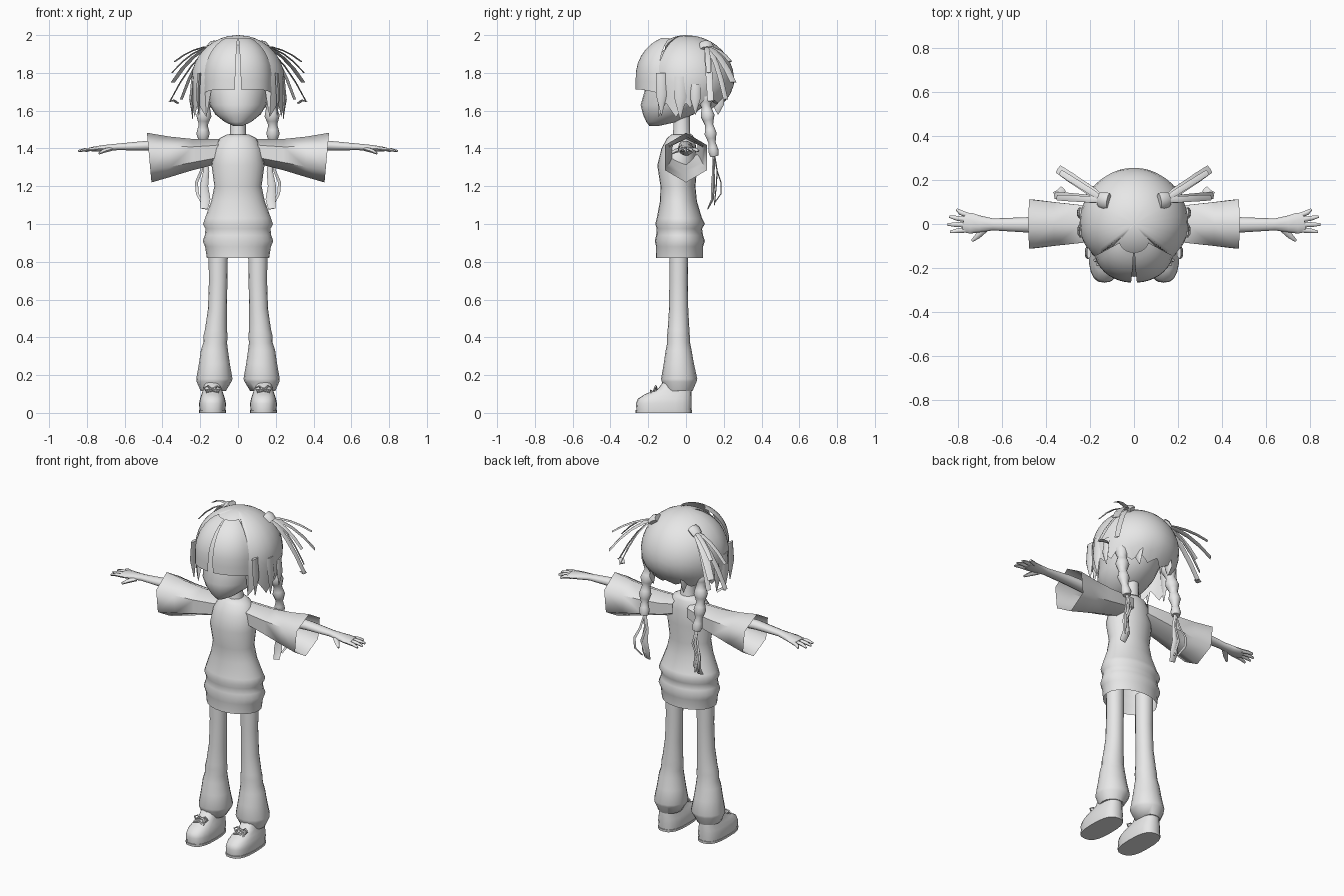
import bpy, bmesh, math
from mathutils import Vector as V

grey = bpy.data.materials.new("plain_grey")
grey.diffuse_color = (0.8, 0.8, 0.8, 1)


def make(name, rows, closed=True, cap=(True, True), mirror=False):
    """Skin a list of point rows into a smooth mesh."""
    bm = bmesh.new()
    vs = [[bm.verts.new(p) for p in r] for r in rows]
    n = len(rows[0])
    for a, b in zip(vs, vs[1:]):
        for i in range(n if closed else n - 1):
            j = (i + 1) % n
            bm.faces.new((a[i], a[j], b[j], b[i]))
    if closed and cap[0]:
        bm.faces.new(vs[0][::-1])
    if closed and cap[1]:
        bm.faces.new(vs[-1])
    bmesh.ops.remove_doubles(bm, verts=bm.verts[:], dist=0.0004)
    bmesh.ops.recalc_face_normals(bm, faces=bm.faces[:])
    me = bpy.data.meshes.new(name)
    bm.to_mesh(me)
    bm.free()
    me.materials.append(grey)
    ob = bpy.data.objects.new(name, me)
    bpy.context.collection.objects.link(ob)
    if mirror:
        ob.modifiers.new("mirror", 'MIRROR').use_mirror_merge = False
    return ob


def spow(v, p):
    return math.copysign(abs(v) ** p, v)


def ring(z, cx, rx, yf, yb, n=20, p=1.0):
    """Horizontal oval from front edge yf to back edge yb."""
    cy, ry = (yf + yb) / 2, (yb - yf) / 2
    ang = [2 * math.pi * i / n for i in range(n)]
    return [V((cx + rx * spow(math.cos(a), p), cy + ry * spow(math.sin(a), p), z)) for a in ang]


def stack(name, rings, cx=0, n=20, p=1.0, **kw):
    return make(name, [ring(z, cx + dx, rx, yf, yb, n, p) for z, dx, rx, yf, yb in rings], **kw)


def sweep(name, pts, sizes, n=8, up=(0, 0, 1), mirror=True):
    """Tube with an oval section (width, height) along a path."""
    pts, rows = [V(p) for p in pts], []
    for i, p in enumerate(pts):
        d = (pts[min(i + 1, len(pts) - 1)] - pts[max(i - 1, 0)]).normalized()
        s = d.cross(V(up)).normalized()
        u = s.cross(d)
        w, h = sizes[i]
        rows.append([p + s * w * math.cos(2 * math.pi * k / n) + u * h * math.sin(2 * math.pi * k / n)
                     for k in range(n)])
    return make(name, rows, mirror=mirror)


# Head and neck
stack("head", [(1.52, 0, .025, -.195, -.14), (1.54, 0, .07, -.21, -.05), (1.58, 0, .12, -.228, .04),
               (1.63, 0, .15, -.24, .1), (1.70, 0, .165, -.22, .15), (1.80, 0, .18, -.21, .18),
               (1.88, 0, .155, -.17, .16), (1.95, 0, .08, -.08, .09)], n=24)
stack("neck", [(1.43, 0, .06, -.08, .04), (1.48, 0, .042, -.068, .022), (1.58, 0, .04, -.065, .02)], n=12)

# Tunic with a folded band round the hips, open at the hem
stack("tunic", [(1.475, 0, .055, -.075, .03), (1.455, 0, .095, -.10, .045), (1.40, 0, .125, -.13, .055),
                (1.31, 0, .14, -.152, .06), (1.20, 0, .125, -.135, .05), (1.12, 0, .142, -.138, .058),
                (1.03, 0, .175, -.155, .085), (1.0, 0, .185, -.163, .10), (.975, 0, .172, -.155, .085),
                (.94, 0, .176, -.158, .09), (.91, 0, .187, -.165, .10), (.88, 0, .174, -.158, .09),
                (.82, 0, .165, -.16, .09)], n=24, cap=(True, False))

# Flared six-sided sleeves, open at the cuff: x, top, bottom, half depth, slant
rows = []
for x, top, bot, hy, slant in [(.05, 1.455, 1.34, .06, 0), (.12, 1.45, 1.315, .075, 0), (.24, 1.45, 1.285, .086, 0),
                               (.36, 1.463, 1.25, .099, .005), (.47, 1.483, 1.22, .112, .012)]:
    zc, rz = (top + bot) / 2, (top - bot) / 2
    rows.append([V((x + slant * math.sin(a), hy / .866 * math.cos(a), zc + rz * math.sin(a)))
                 for a in [math.pi / 6 + math.pi / 3 * k for k in range(6)]])
make("sleeve", rows, cap=(False, False), mirror=True)

# Arms and hands
sweep("arm", [(.12, 0, 1.40), (.48, -.004, 1.415), (.64, -.002, 1.408), (.70, 0, 1.402), (.74, .003, 1.398),
              (.775, .008, 1.396)],
      [(.042, .038), (.035, .027), (.027, .018), (.038, .018), (.047, .016), (.044, .012)], n=10)
for nm, base, tip in [("fore", -.026, (.835, -.036)), ("middle", -.004, (.846, -.002)),
                      ("ring", .018, (.838, .034)), ("little", .038, (.805, .066))]:
    mid = ((.76 + tip[0]) / 2 + .005, (base + tip[1]) / 2, 1.394)
    sweep(nm + "_finger", [(.75, base, 1.396), mid, (*tip, 1.386)], [(.012, .011), (.011, .010), (.006, .006)], n=6)
sweep("thumb", [(.675, -.018, 1.398), (.71, -.055, 1.387), (.735, -.076, 1.374)],
      [(.018, .013), (.013, .011), (.006, .006)], n=6)

# Flared trousers
stack("trouser_leg", [(.90, 0, .052, -.088, .012), (.70, 0, .049, -.088, .01), (.55, .004, .05, -.09, .012),
                      (.44, .012, .058, -.097, .018), (.41, .014, .064, -.10, .02), (.37, .016, .063, -.10, .022),
                      (.33, .020, .072, -.108, .03), (.26, .020, .082, -.118, .042), (.18, .020, .096, -.132, .06),
                      (.165, .022, .092, -.128, .056), (.115, .026, .066, -.108, .034)],
      cx=.105, n=16, mirror=True)

# Shoes, soles and laces
stack("shoe", [(.012, 0, .069, -.262, .028), (.05, 0, .071, -.265, .03), (.075, 0, .066, -.255, .03),
               (.10, 0, .058, -.215, .03), (.125, 0, .05, -.15, .028), (.18, 0, .045, -.11, .022)],
      cx=.135, n=20, p=.75, mirror=True)
stack("sole", [(0, 0, .071, -.266, .031), (.014, 0, .072, -.267, .032)], cx=.135, n=20, p=.75, mirror=True)
for s in (-1, 1):
    sweep("lace_loop", [(.135 + s * dx, y, z) for dx, y, z in
                        [(0, -.155, .125), (.025, -.16, .142), (.045, -.165, .132), (.03, -.17, .115),
                         (0, -.158, .122)]], [(.005, .005)] * 5, n=5, up=(0, 1, 0))
    sweep("lace_end", [(.135, -.155, .125), (.135 + s * .02, -.178, .112), (.135 + s * .03, -.19, .098)],
          [(.005, .004)] * 3, n=5, up=(0, 1, 0))
for y, z in [(-.185, .118), (-.16, .13)]:
    sweep("lace_bar", [(.10, y, z - .01), (.135, y, z), (.17, y, z - .01)], [(.006, .005)] * 3, n=5)

# Hair cap: a dome whose rim rises over the face and falls in pointed locks
N, K = 72, 12


def rim(i):
    a = abs((i / N * 360 + 180) % 360 - 180)          # degrees away from the front
    tooth = abs((i % 6) - 3) / 3
    if a < 42:
        return 1.935 + .012 * tooth
    if a < 100:
        return 1.565 + .075 * tooth
    if a < 125:
        return 1.62 + .06 * tooth
    return 1.61 + .03 * tooth


def dome(i, k):
    a, low = 2 * math.pi * i / N, rim(i)
    z = 2 - (2 - low) * (k / K) ** 1.7
    back = max(0, -math.cos(a))
    if z > 1.76:
        r = math.sqrt(max(0, 1 - ((z - 1.76) / .24) ** 2))
    else:
        r = 1 - (.03 + .36 * back) * ((1.76 - z) / .16) ** 2
    return V((.247 * r * math.sin(a), (-.215 if math.cos(a) > 0 else .255) * r * abs(math.cos(a)), z))


make("hair_cap", [[dome(i, k) for i in range(N)] for k in range(K + 1)], cap=(False, False))

# Blunt fringe, one curved panel on each side of a parting
rows = []
for k in range(9):
    t = k / 8
    row = []
    for j in range(9):
        u = j / 8
        b = math.radians(2 + 3 * t + (70 - 3 * t) * u)
        z = 1.985 - (.272 + .02 * u ** 3) * t ** 1.5
        r = math.sqrt(max(0, 1 - (max(0, z - 1.78) / .22) ** 2))
        row.append(V((.187 * r * math.sin(b), -.05 - .217 * r * math.cos(b) ** .7, z)))
    rows.append(row)
make("fringe", rows, closed=False, mirror=True)

# Loose pointed locks beside the face and behind the ears
for x, y, z0, z1, w in [(.205, -.13, 1.80, 1.575, .030), (.238, -.03, 1.78, 1.555, .032),
                        (.240, .05, 1.74, 1.58, .026), (.10, .17, 1.68, 1.58, .03)]:
    sweep("side_lock", [(x, y, z0), (x + .008, y, (z0 + z1) / 2), (x + .002, y, z1)],
          [(w, .01), (w, .012), (.002, .002)], n=6, up=(1, 0, 0))

# Braids with knotted swellings
m = 15
pts, sizes = [], []
for k in range(m):
    t = k / (m - 1)
    pts.append((.165 + .02 * math.sin(t * 2.5), .095 + .055 * t, 1.69 - .33 * t))
    r = (.043 - .016 * t) * (.88 + .2 * math.sin(k * math.pi / 2))
    sizes.append((r, r * .95))
sweep("braid", pts, sizes, n=10, up=(0, 1, 0))

# Tassel strands below the braids
sweep("tassel_wide", [(.175, .148, 1.38), (.168, .145, 1.28), (.18, .143, 1.2), (.172, .14, 1.13), (.18, .115, 1.08)],
      [(.010, .008), (.016, .008), (.022, .012), (.026, .008), (.02, .003)], n=6, up=(0, 1, 0))
sweep("tassel_thin", [(.175, .15, 1.37), (.195, .165, 1.28), (.22, .185, 1.22), (.215, .185, 1.16), (.19, .15, 1.11)],
      [(.005, .004), (.007, .003), (.008, .003), (.008, .003), (.005, .003)], n=4, up=(0, 1, 0))
sweep("tassel_inner", [(.175, .15, 1.37), (.16, .165, 1.28), (.19, .16, 1.2), (.165, .15, 1.1)],
      [(.005, .004), (.007, .003), (.008, .003), (.005, .003)], n=4, up=(0, 1, 0))

# Hair clips and the ribbons that stream from them
sweep("clip", [(.115, .105, 1.955), (.135, .108, 1.945), (.155, .11, 1.925)],
      [(.035, .02), (.038, .024), (.035, .02)], n=8)
for end, sag, w in [((.345, .25, 1.75), .035, .022), ((.335, .235, 1.86), .02, .014), ((.36, .13, 1.65), .04, .018),
                    ((.30, .21, 1.66), .05, .016), ((.35, .12, 1.80), .03, .014)]:
    a, e = V((.135, .108, 1.94)), V(end)
    path = [a.lerp(e, t) + V((0, 0, sag * 4 * t * (1 - t))) for t in (0, .25, .5, .75, 1)]
    sweep("ribbon", path, [(w * .6, .004), (w, .004), (w, .004), (w, .004), (w * .9, .003)], n=4)
sweep("ribbon_curl", [(.36, .13, 1.65), (.34, .14, 1.655), (.32, .16, 1.64)], [(.016, .004)] * 3, n=4)

# Smooth shading with sharp creases kept
bpy.ops.object.select_all(action='SELECT')
bpy.context.view_layer.objects.active = bpy.data.objects["head"]
bpy.ops.object.shade_smooth_by_angle(angle=math.radians(62))
